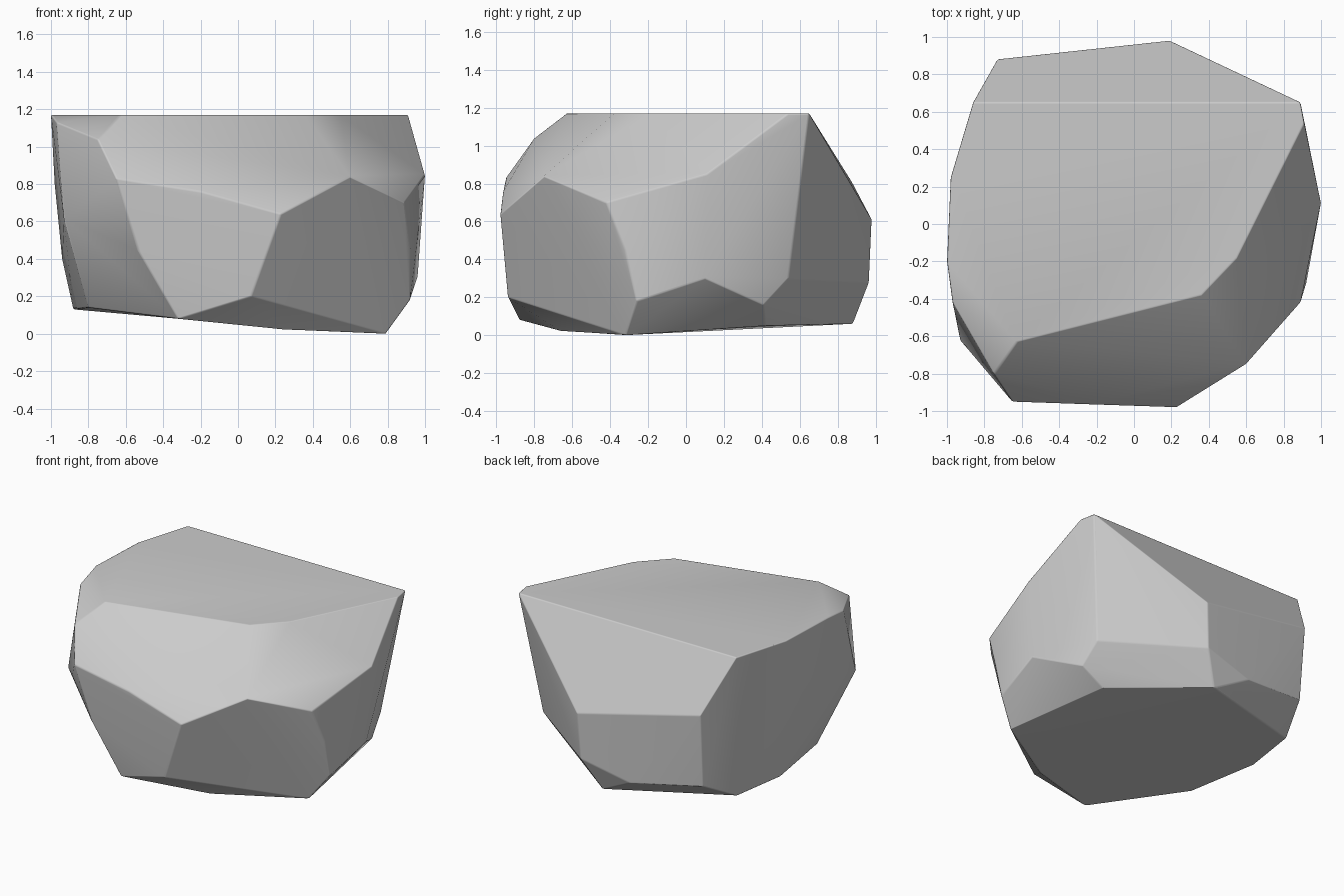
import bpy, bmesh
from math import radians

if "Cube" in bpy.data.objects:
    bpy.data.objects.remove(bpy.data.objects["Cube"])

# Corner rings of the chipped boulder, from the flat top down to the tilted underside
TOP = 1.17
top_rim = [(-.63, -.63), (.36, -.38), (.55, -.18), (.68, .12), (.91, .54), (.89, .65),
           (-.86, .65), (-.98, .25), (-1.0, -.2)]
shoulder = [(-.97, -.42, 1.13), (-.75, -.80, 1.04), (-.65, -.95, .83), (-.2, -.965, .76),
            (.23, -.98, .64), (.60, -.75, .84), (.89, -.42, .70), (1.0, .11, .85),
            (.19, .98, .61), (-.73, .88, .80)]
waist = [(-.93, -.62, .61), (-.77, -.80, .66), (-.53, -.92, .44), (.92, -.32, .45),
         (-.98, .05, .8), (-.94, .05, .4)]
foot = [(.07, -.94, .20), (.92, -.26, .18), (.96, .10, .30), (.79, .41, .16), (.77, .54, .30),
        (.17, .965, .28), (-.2, .93, .19), (-.72, .84, .27)]
base = [(.25, -.66, .02), (.79, -.32, 0), (.62, .42, .05), (.05, .88, .06),
        (-.82, .58, .13), (-.88, .18, .13), (-.80, -.36, .14), (-.32, -.88, .08)]

# Wrap the corners in a convex skin and merge nearly coplanar triangles into facets
bm = bmesh.new()
for p in [(x, y, TOP) for x, y in top_rim] + shoulder + waist + foot + base:
    bm.verts.new(p)
hull = bmesh.ops.convex_hull(bm, input=bm.verts[:])
loose = [v for v in bm.verts if not v.link_faces]
bmesh.ops.delete(bm, geom=loose, context='VERTS')
bmesh.ops.dissolve_limit(bm, angle_limit=radians(3), verts=bm.verts[:], edges=bm.edges[:])
bmesh.ops.recalc_face_normals(bm, faces=bm.faces[:])

mesh = bpy.data.meshes.new("boulder")
bm.to_mesh(mesh)
bm.free()
boulder = bpy.data.objects.new("boulder", mesh)
bpy.context.collection.objects.link(boulder)

# Slightly worn edges, with soft shading across shallow facets
bpy.context.view_layer.objects.active = boulder
boulder.select_set(True)
bpy.ops.object.shade_smooth_by_angle(angle=radians(20))
bevel = boulder.modifiers.new("worn_edges", 'BEVEL')
bevel.width = .008
bevel.segments = 2
bevel.limit_method = 'ANGLE'
bevel.angle_limit = radians(20)
bevel.harden_normals = True
